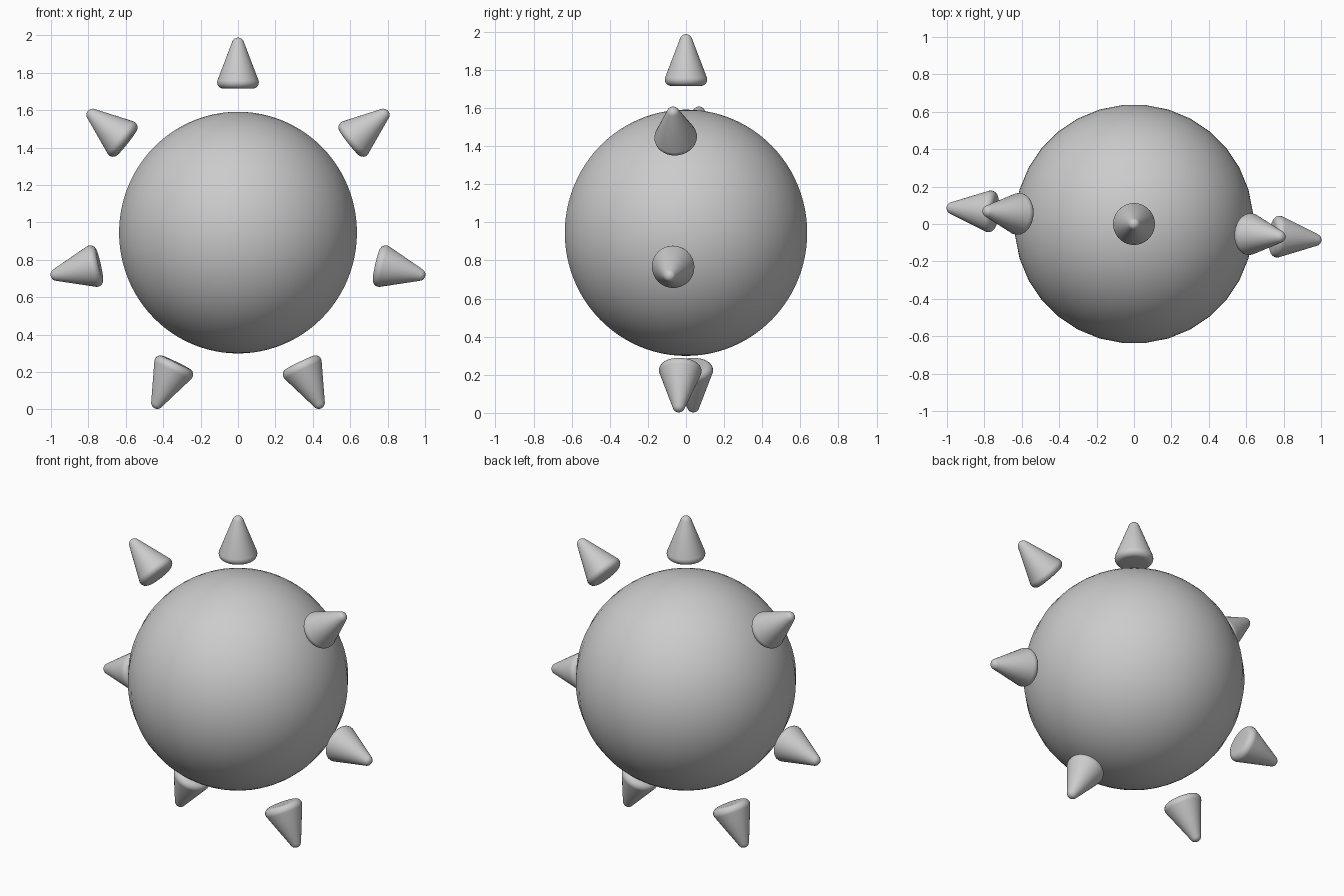
import bpy, bmesh
from math import radians, pi, sin, cos
from mathutils import Matrix, Vector

if "Cube" in bpy.data.objects:
    bpy.data.objects.remove(bpy.data.objects["Cube"])

CENTRE = Matrix.Translation((0, 0, 0.945))
STRETCH = Matrix.Diagonal((1, 1, 1.011, 1))   # slightly taller than wide
TURN = Matrix.Rotation(radians(-5.0), 4, 'Z')  # ring turned a little off the front


def finish(bm, name, matrix):
    bmesh.ops.recalc_face_normals(bm, faces=bm.faces)
    bm.transform(matrix)
    for f in bm.faces:
        f.smooth = True
    mesh = bpy.data.meshes.new(name)
    bm.to_mesh(mesh)
    bm.free()
    obj = bpy.data.objects.new(name, mesh)
    bpy.context.collection.objects.link(obj)
    return obj


def arc(r, z, rad, a0, a1, n):
    """Rounded corner points for a profile (radius, height)."""
    return [(r + rad * cos(radians(a0 + (a1 - a0) * i / n)),
             z + rad * sin(radians(a0 + (a1 - a0) * i / n))) for i in range(n + 1)]


# central ball
bm = bmesh.new()
bmesh.ops.create_uvsphere(bm, u_segments=32, v_segments=48, radius=0.639)
finish(bm, "ball", CENTRE @ STRETCH @ Matrix.Rotation(pi / 32, 4, 'Z'))

# rounded cone profile: flat base, soft rim, tapered side, blunt tip
BASE, TIP = 0.762, 1.031
profile = [(0, BASE)]
profile += arc(0.079, BASE + 0.033, 0.033, -90, 18, 6)
profile += arc(0.0, TIP - 0.033, 0.033, 18, 90, 5)[:-1]
profile += [(0, TIP)]

# ring of seven cones pointing outward
for i in range(7):
    bm = bmesh.new()
    verts = [bm.verts.new((r, 0, z)) for r, z in profile]
    edges = [bm.edges.new(p) for p in zip(verts, verts[1:])]
    bmesh.ops.spin(bm, geom=verts + edges, cent=(0, 0, 0), axis=Vector((0, 0, 1)),
                   angle=2 * pi, steps=32, use_merge=False)
    bmesh.ops.remove_doubles(bm, verts=bm.verts, dist=1e-4)
    finish(bm, f"ray_cone_{i + 1}",
           CENTRE @ STRETCH @ TURN @ Matrix.Rotation(2 * pi * i / 7, 4, 'Y'))
